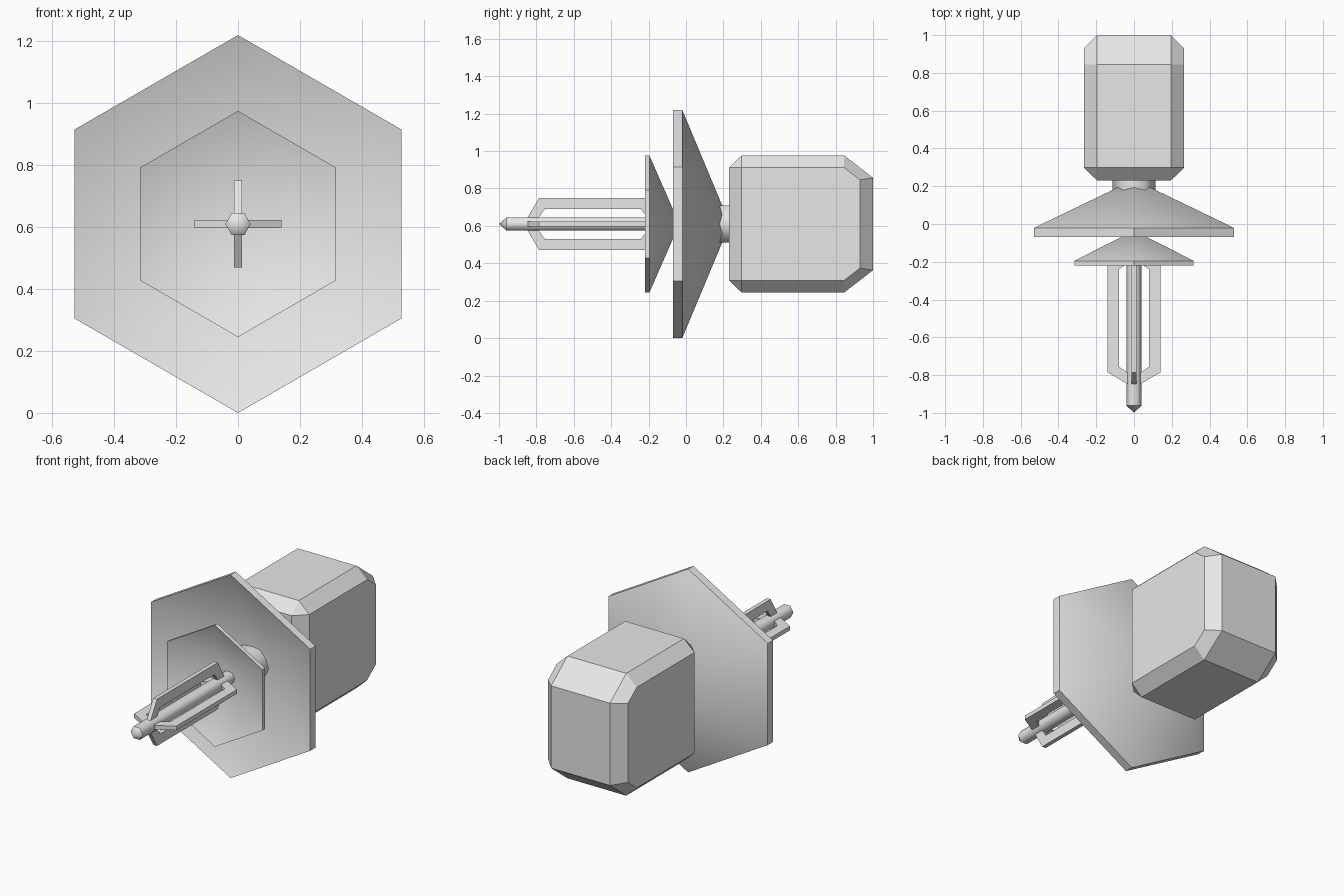
import bpy, bmesh, math

if "Cube" in bpy.data.objects:
    bpy.data.objects.remove(bpy.data.objects["Cube"], do_unlink=True)

AXIS_Z = 0.61

grey = bpy.data.materials.new("light_grey")
grey.use_nodes = True
grey.diffuse_color = (0.8, 0.8, 0.8, 1)
grey.node_tree.nodes["Principled BSDF"].inputs["Base Color"].default_value = (0.8, 0.8, 0.8, 1)


def finish(name, bm):
    bmesh.ops.recalc_face_normals(bm, faces=bm.faces[:])
    mesh = bpy.data.meshes.new(name)
    bm.to_mesh(mesh)
    bm.free()
    mesh.materials.append(grey)
    obj = bpy.data.objects.new(name, mesh)
    obj.location.z = AXIS_Z
    bpy.context.collection.objects.link(obj)
    return obj


def hex_turned(name, profile, start, sharp_sides):
    """Six-sided turning of (y, radius) points around the long axis."""
    bm = bmesh.new()
    rings = []
    for y, r in profile:
        if r == 0:
            rings.append([bm.verts.new((0, y, 0))] * 6)
        else:
            angles = [start + i * math.pi / 3 for i in range(6)]
            rings.append([bm.verts.new((r * math.cos(a), y, r * math.sin(a))) for a in angles])
    for a, b in zip(rings, rings[1:]):
        for i in range(6):
            j = (i + 1) % 6
            corners = list(dict.fromkeys((a[i], a[j], b[j], b[i])))
            bm.faces.new(corners)
    for f in bm.faces:
        f.smooth = True
    # Rings are crisp; straight sides are crisp only on request
    for e in bm.edges:
        p, q = (v.co for v in e.verts)
        on_ring = abs(p.y - q.y) < 1e-5
        straight = abs(p.x - q.x) + abs(p.z - q.z) < 1e-5
        e.smooth = not (on_ring or (straight and sharp_sides))
    return finish(name, bm)


# Two hollow dishes, corners up and down
UP = math.pi / 6
hex_turned("large_dish", [(0.18, 0), (-0.07, 0.61), (-0.02, 0.61), (0.235, 0)], UP, True)
hex_turned("small_dish", [(-0.07, 0), (-0.22, 0.365), (-0.195, 0.365), (-0.035, 0)], UP, True)

# Neck and central rod, corners to the sides
hex_turned("neck", [(-0.05, 0), (-0.05, 0.115), (0.25, 0.115), (0.25, 0)], 0, False)
hex_turned("antenna_rod", [(-1, 0), (-0.96, 0.041), (-0.06, 0.041), (-0.06, 0)], 0, False)

# Four flat brackets around the rod
bracket = [(0.14, -0.21), (0.14, -0.785), (0.03, -0.85), (0.03, -0.79),
           (0.08, -0.755), (0.08, -0.24), (0.03, -0.205), (0.03, -0.145)]
for side, turn in (("left", 0), ("top", 1), ("right", 2), ("bottom", 3)):
    bm = bmesh.new()
    face = bm.faces.new([bm.verts.new((r, y, -0.0125)) for r, y in bracket])
    ext = bmesh.ops.extrude_face_region(bm, geom=[face])
    for v in ext["geom"]:
        if isinstance(v, bmesh.types.BMVert):
            v.co.z += 0.025
    obj = finish(side + "_bracket", bm)
    obj.rotation_euler.y = -turn * math.pi / 2

# Chamfered body: outline at the chamfer line, smaller outline on the side faces
middle = [(0.23, 0.302), (0.298, 0.367), (0.845, 0.367), (1.0, 0.247)]
flank = [(0.298, 0.302), (0.845, 0.302), (0.93, 0.236)]
bm = bmesh.new()
for half_width, outline in ((0.195, middle), (0.265, flank)):
    for y, z in outline:
        for sx in (-1, 1):
            for sz in (-1, 1):
                bm.verts.new((sx * half_width, y, sz * z))
bmesh.ops.convex_hull(bm, input=bm.verts[:])
bmesh.ops.dissolve_limit(bm, angle_limit=math.radians(4), verts=bm.verts[:], edges=bm.edges[:])
finish("body", bm)
